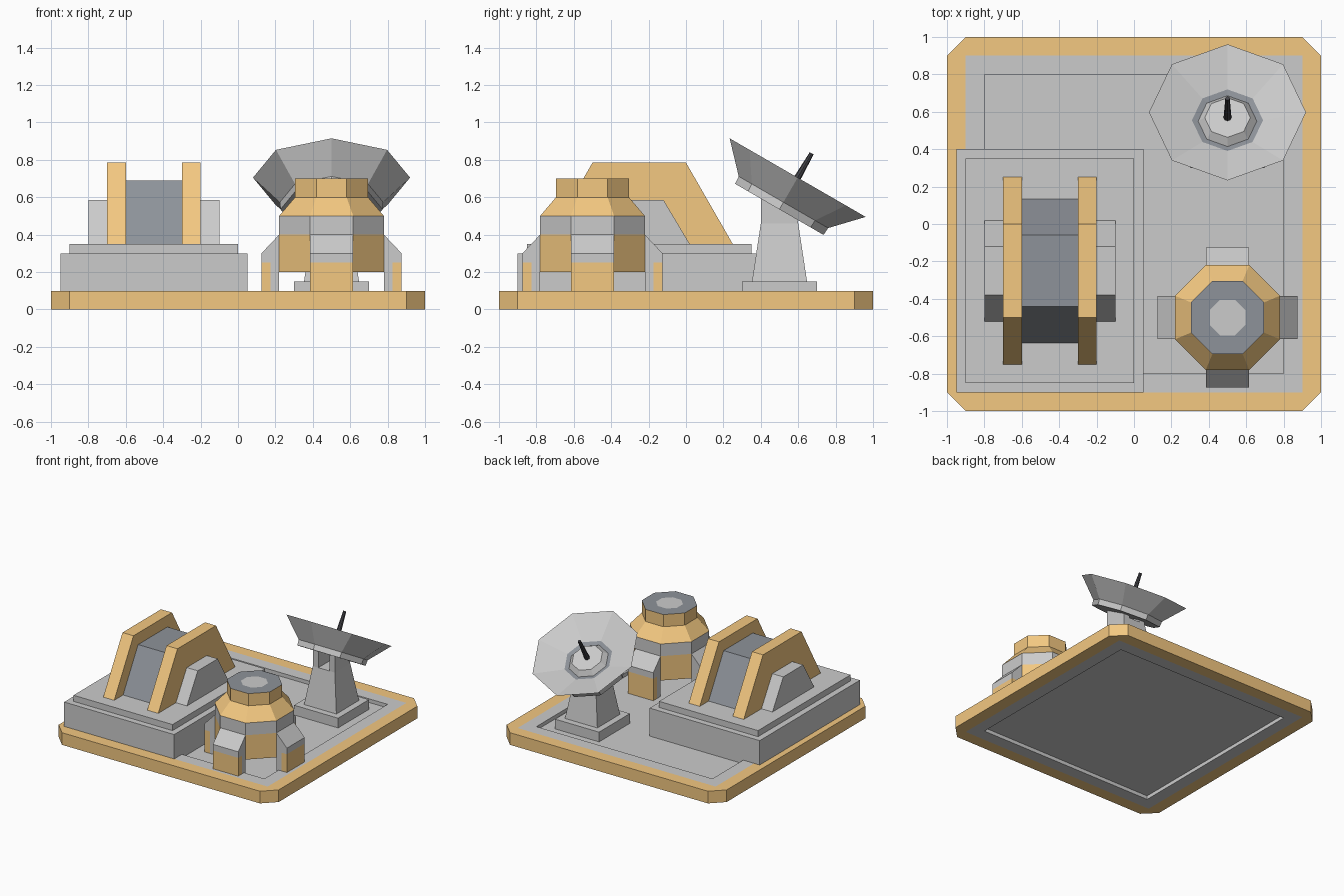
import bpy, bmesh, math
from mathutils import Matrix

if "Cube" in bpy.data.objects:
    bpy.data.objects.remove(bpy.data.objects["Cube"])


def material(name, rgb):
    m = bpy.data.materials.new(name)
    m.diffuse_color = (*rgb, 1)
    m.use_nodes = True
    m.node_tree.nodes["Principled BSDF"].inputs["Base Color"].default_value = m.diffuse_color
    return m


GOLD = material("gold", (0.9, 0.58, 0.22))
DARK = material("dark_grey", (0.27, 0.29, 0.32))
BLACK = material("charcoal", (0.06, 0.06, 0.07))


def finish(name, bm, mat=None, loc=(0, 0, 0), rot=(0, 0, 0)):
    bmesh.ops.remove_doubles(bm, verts=bm.verts, dist=1e-5)
    bmesh.ops.recalc_face_normals(bm, faces=bm.faces)
    me = bpy.data.meshes.new(name)
    bm.to_mesh(me)
    bm.free()
    ob = bpy.data.objects.new(name, me)
    if mat:
        me.materials.append(mat)
    ob.location, ob.rotation_euler = loc, rot
    bpy.context.collection.objects.link(ob)
    return ob


def loft(name, rings, mat=None, loc=(0, 0, 0), rot=(0, 0, 0), caps=True):
    """Skin a list of equal-length point rings."""
    bm = bmesh.new()
    vs = [[bm.verts.new(p) for p in r] for r in rings]
    n = len(rings[0])
    for a, b in zip(vs, vs[1:]):
        for i in range(n):
            bm.faces.new((a[i], a[(i + 1) % n], b[(i + 1) % n], b[i]))
    if caps:
        bm.faces.new(vs[0])
        bm.faces.new(vs[-1])
    return finish(name, bm, mat, loc, rot)


def lathe(name, profile, n, mat=None, loc=(0, 0, 0), rot=(0, 0, 0), flat=True, caps=True):
    """n-sided turning; with flat=True the radii are measured to the flats."""
    k, off = (1 / math.cos(math.pi / n), math.pi / n) if flat else (1, 0)
    rings = [[(r * k * math.cos(off + i * math.tau / n),
               r * k * math.sin(off + i * math.tau / n), z) for i in range(n)]
             for r, z in profile]
    return loft(name, rings, mat, loc, rot, caps)


def prism(name, yz, x0, x1, mat=None, loc=(0, 0, 0), rot=(0, 0, 0)):
    return loft(name, [[(x, y, z) for y, z in yz] for x in (x0, x1)], mat, loc, rot)


def box(name, x0, x1, y0, y1, z0, z1, mat=None):
    return prism(name, [(y0, z0), (y1, z0), (y1, z1), (y0, z1)], x0, x1, mat)


# base: gold chamfered rim around a grey plate recessed on both sides
outer = [(1, -.9), (1, .9), (.9, 1), (-.9, 1), (-1, .9), (-1, -.9), (-.9, -1), (.9, -1)]


def rim_ring(lim, z):
    return [(max(-lim, min(lim, x)), max(-lim, min(lim, y)), z) for x, y in outer]


bm = bmesh.new()
rings = [[bm.verts.new(p) for p in rim_ring(l, z)]
         for l, z in ((.9, 0), (1, 0), (1, .1), (.9, .1))]
for a, b in zip(rings, rings[1:]):
    for i in range(8):
        j = (i + 1) % 8
        bm.faces.new((a[i], a[j], b[j], b[i]))
finish("base_rim", bm, GOLD)
D = .03
lathe("base_plate", [(.8, D), (.8, 0), (.9, 0), (.9, .1), (.8, .1), (.8, .1 - D)], 4)
F = .1 - D

# hangar: stepped foundation
box("hangar_foundation", -.95, .05, -.9, .4, F, .3)
box("hangar_step", -.9, 0, -.85, .35, .3, .35)


# hangar: trapezoid slices, all centred on y = -0.25
def trapezoid(bottom, top, z):
    c = -.25
    return [(c - bottom, .35), (c + bottom, .35), (c + top, z), (c - top, z)]


prism("hangar_core", trapezoid(.385, .19, .69), -.6, -.3, DARK)
for side in (-1, 1):
    def span(a, b):
        return sorted((-.45 + side * a, -.45 + side * b))
    prism("hangar_arch", trapezoid(.5, .25, .785), *span(.15, .25), GOLD)
    prism("hangar_side_block", trapezoid(.27, .13, .585), *span(.25, .35))

# tower: raised octagonal body
T = (.5, -.5, 0)
lathe("tower_lower_band", [(.28, .2), (.28, .4)], 8, GOLD, T)
lathe("tower_upper_band", [(.28, .4), (.28, .5)], 8, None, T)
lathe("tower_shoulder", [(.28, .5), (.195, .6), (.195, .7)], 8, GOLD, T, caps=False)
lathe("tower_roof_ring", [(.195, .7), (.095, .7)], 8, DARK, T, caps=False)
lathe("tower_roof_cap", [(.095, .69), (.095, .7)], 8, None, T)

# tower: four legs with gold boots
leg = [(-.28, F), (-.325, F), (-.325, .25), (-.375, .25), (-.375, .3), (-.28, .4)]
boot = [(-.325, F), (-.375, F), (-.375, .25), (-.325, .25)]
for q in range(4):
    turn = (0, 0, q * math.pi / 2)
    prism("tower_leg", leg, -.115, .115, None, T, turn)
    prism("tower_leg_boot", boot, -.115, .115, GOLD, T, turn)

# dish pedestal with a two-armed yoke
P = (.5, .5, 0)
lathe("dish_foot", [(.2, F), (.2, .15)], 4, None, P)
lathe("dish_pedestal", [(.147, .15), (.1, .46)], 4, None, P)
arm = [(-.1, .46), (.1, .46), (.1, .51), (-.1, .61)]
for x0 in (-.1, .05):
    prism("dish_yoke_arm", arm, x0, x0 + .05, None, P)

# dish, tilted 30 degrees towards the back
C, TILT = (.5, .597, .705), (math.radians(-30), 0, 0)
lathe("dish_bowl", [(.273, -.196), (.276, -.152), (.42, 0), (.19, -.084)],
      8, None, C, TILT, flat=False, caps=False)
lathe("dish_back", [(.273, -.196), (.2, -.196)], 8, None, C, TILT, flat=False)
lathe("dish_inner_ring", [(.19, -.084), (.157, -.094)], 8, DARK, C, TILT, flat=False, caps=False)
lathe("dish_hub", [(.157, -.094), (.122, -.056)], 8, None, C, TILT, flat=False)
lathe("dish_feed", [(.021, -.056), (.012, .15)], 8, BLACK, C, TILT, flat=False)
